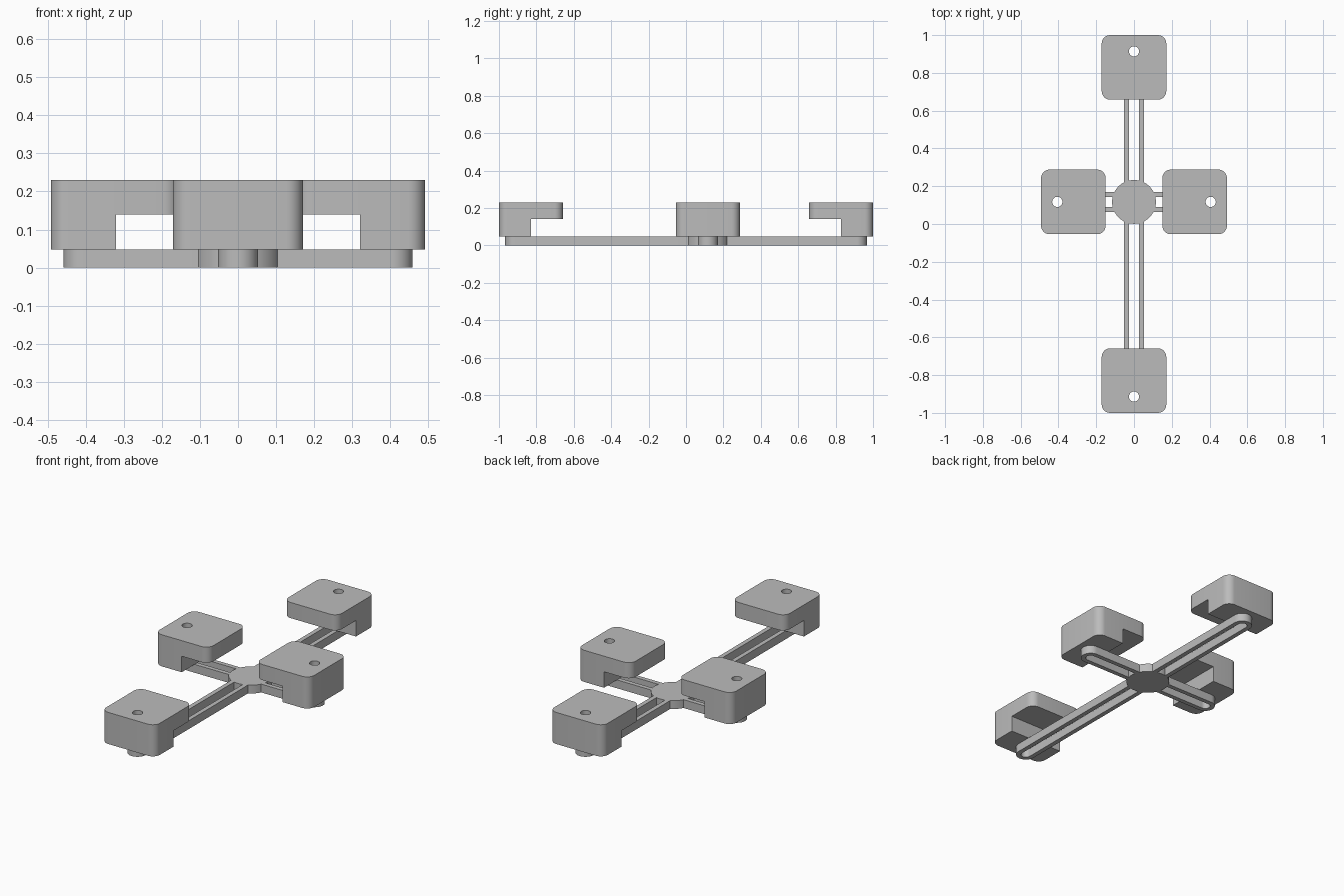
import bpy, bmesh, math
from mathutils import Matrix

cube = bpy.data.objects.get("Cube")
if cube:
    bpy.data.objects.remove(cube, do_unlink=True)

HUB_Y, HUB_R = 0.117, 0.116
BASE_H, NOTCH_Z, TOP_Z = 0.048, 0.14, 0.23
RAIL_W, SLOT_W = 0.053, 0.027          # half widths of arm and its slot
BLOCK, CORNER, HOLE_INSET = 0.342, 0.045, 0.086

gray = bpy.data.materials.new("gray_plastic")
gray.use_nodes = True
color = (0.5, 0.5, 0.5, 1)
gray.diffuse_color = color
gray.node_tree.nodes["Principled BSDF"].inputs["Base Color"].default_value = color


def arc(cx, cy, r, start, end, steps):
    angles = [math.radians(start + (end - start) * i / steps) for i in range(steps + 1)]
    return [(cx + r * math.cos(a), cy + r * math.sin(a)) for a in angles]


def prism(name, outline, z0, z1):
    """Extrude a closed outline from z0 to z1."""
    bm = bmesh.new()
    face = bm.faces.new([bm.verts.new((x, y, z0)) for x, y in outline])
    ext = bmesh.ops.extrude_face_region(bm, geom=[face])
    top = [v for v in ext["geom"] if isinstance(v, bmesh.types.BMVert)]
    bmesh.ops.translate(bm, verts=top, vec=(0, 0, z1 - z0))
    bmesh.ops.recalc_face_normals(bm, faces=bm.faces)
    mesh = bpy.data.meshes.new(name)
    bm.to_mesh(mesh)
    bm.free()
    mesh.materials.append(gray)
    obj = bpy.data.objects.new(name, mesh)
    bpy.context.collection.objects.link(obj)
    return obj


def activate(obj):
    bpy.ops.object.select_all(action='DESELECT')
    obj.select_set(True)
    bpy.context.view_layer.objects.active = obj


def cut(obj, cutter):
    cutter.hide_render = True
    activate(obj)
    mod = obj.modifiers.new("cut", 'BOOLEAN')
    mod.operation, mod.solver, mod.object = 'DIFFERENCE', 'EXACT', cutter
    bpy.ops.object.modifier_apply(modifier=mod.name)
    bpy.data.objects.remove(cutter, do_unlink=True)


def smooth(obj):
    activate(obj)
    bpy.ops.object.shade_smooth_by_angle(angle=math.radians(30))


def slotted_arm(name, reach):
    """Two rails joined by a rounded end, pointing along +x."""
    end = reach - HOLE_INSET
    outer = arc(end, 0, RAIL_W, -90, 90, 24)
    inner = arc(end, 0, SLOT_W, 90, -90, 24)
    x_out = math.sqrt(HUB_R ** 2 - RAIL_W ** 2)
    x_in = math.sqrt(HUB_R ** 2 - SLOT_W ** 2)
    outline = ([(x_out, -RAIL_W)] + outer + [(x_out, RAIL_W), (x_in, SLOT_W)]
               + inner + [(x_in, -SLOT_W)])
    return prism(name, outline, 0, BASE_H)


def end_block(name, reach):
    """Rounded block, undercut on its hub side, with a vertical hole."""
    mid, h = reach - BLOCK / 2, BLOCK / 2
    k = h - CORNER
    outline = []
    for sx, sy, a in ((1, 1, 0), (-1, 1, 90), (-1, -1, 180), (1, -1, 270)):
        outline += arc(mid + sx * k, sy * k, CORNER, a, a + 90, 8)
    block = prism(name, outline, BASE_H, TOP_Z)
    notch = [(mid - 1.5 * h, -2 * h), (mid, -2 * h), (mid, 2 * h), (mid - 1.5 * h, 2 * h)]
    cut(block, prism("notch_cutter", notch, 0, NOTCH_Z))
    hole = arc(reach - HOLE_INSET, 0, SLOT_W, 0, 360, 32)[:-1]
    cut(block, prism("hole_cutter", hole, 0, TOP_Z + 0.1))
    return block


# Central hub
hub = prism("hub", arc(0, HUB_Y, HUB_R, 0, 360, 64)[:-1], 0, BASE_H)
smooth(hub)

# Four arms, each carrying a block at its end
for side, angle, reach in (("left", 0, 0.492), ("back", 90, 1 - HUB_Y),
                           ("right", 180, 0.492), ("front", 270, 1 + HUB_Y)):
    place = Matrix.Translation((0, HUB_Y, 0)) @ Matrix.Rotation(math.radians(angle), 4, 'Z')
    for part in (slotted_arm(side + "_arm", reach), end_block(side + "_block", reach)):
        part.data.transform(place)
        smooth(part)
